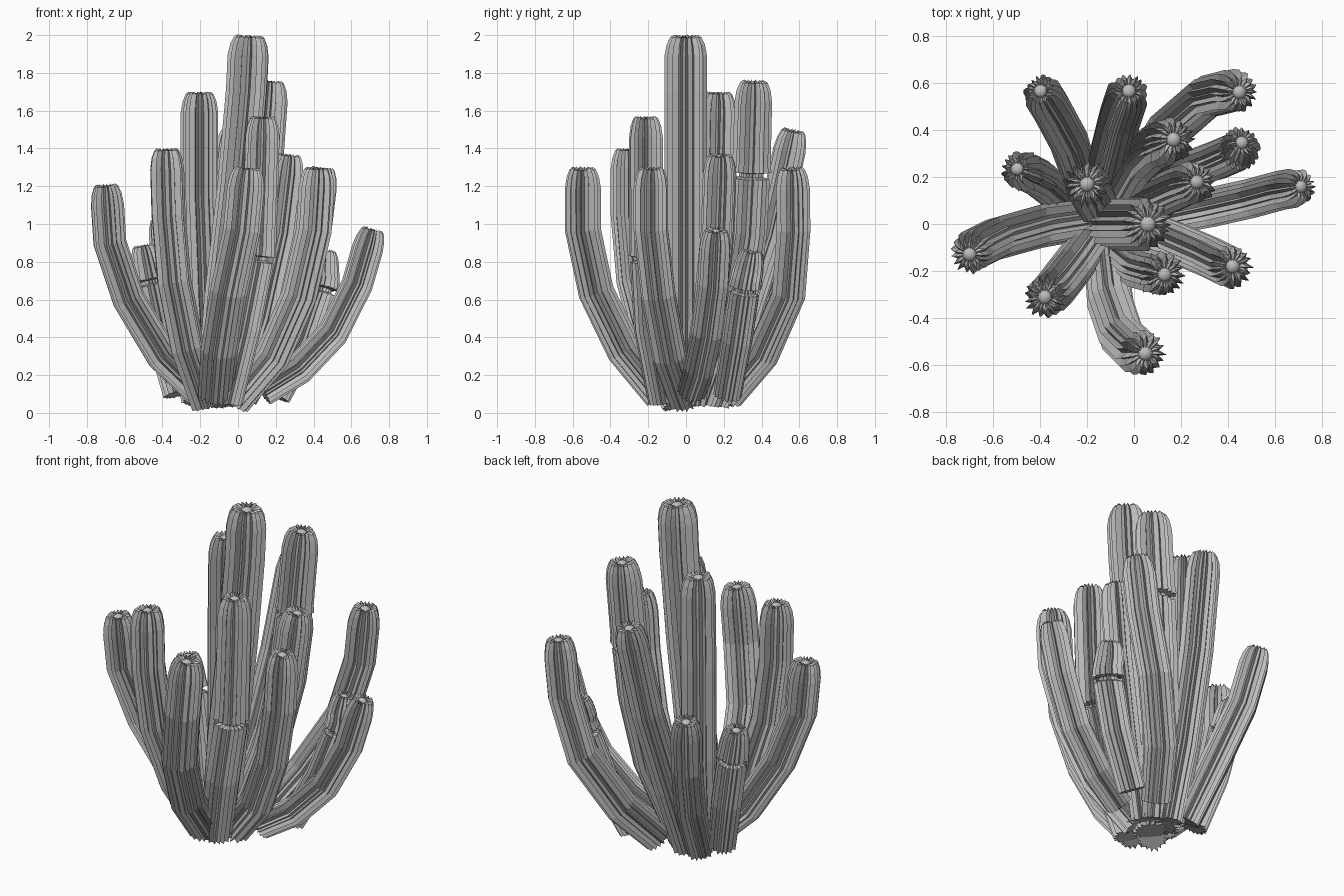
import bpy, bmesh, math, random
from mathutils import Vector

random.seed(4)
RIBS = 17

cube = bpy.data.objects.get("Cube")
if cube:
    bpy.data.objects.remove(cube, do_unlink=True)

grey = bpy.data.materials.new("stone grey")
grey.use_nodes = True
colour = (0.5, 0.5, 0.5, 1)
grey.diffuse_color = colour
grey.node_tree.nodes["Principled BSDF"].inputs["Base Color"].default_value = colour


def finish(bm, name, smooth=False):
    mesh = bpy.data.meshes.new(name)
    bmesh.ops.recalc_face_normals(bm, faces=bm.faces)
    for face in bm.faces:
        face.smooth = smooth
    bm.to_mesh(mesh)
    bm.free()
    mesh.materials.append(grey)
    bpy.context.collection.objects.link(bpy.data.objects.new(name, mesh))


def stem_rings(path, radius, joint):
    """Centre, direction, rib radius and groove radius of each ring, base to tip."""
    rings = []
    for i, point in enumerate(path[:-1]):
        ahead = (path[i + 1] - point).normalized()
        behind = (point - path[i - 1]).normalized() if i else ahead
        axis = (ahead + behind).normalized()
        if i == joint:
            # a pinched waist where new growth sits on the old stem
            for step, scale in ((-.02, 1), (-.01, .65), (.01, .65), (.015, 1.08), (.06, 1.02)):
                rings.append((point + axis * step, axis, radius * scale, radius * scale * .74))
        else:
            r = radius * (.92 if i == 0 else 1)
            rings.append((point, axis, r, r * .72))
    # shoulders narrowing to a crown of rib ends
    tip = path[-1]
    for drop, rib, groove in ((.11, 1, .72), (.05, .9, .64), (.012, .74, .5)):
        rings.append((tip - ahead * drop, ahead, radius * rib, radius * groove))
    rings.append((tip, ahead, radius * .6, radius * .36))
    return rings


def build_stem(name, radius, points, joint=None):
    path = [Vector(p) for p in points]
    # uneven rib angles and heights, kept along the whole stem
    spokes = []
    for k in range(RIBS):
        angle = math.tau * (k + random.uniform(-.18, .18)) / RIBS
        valley = math.tau * (k + .5 + random.uniform(-.2, .2)) / RIBS
        spokes += [(angle, True, random.uniform(.92, 1.06)),
                   (valley, False, random.uniform(.94, 1.08))]
    bm = bmesh.new()
    previous = None
    rings = stem_rings(path, radius, joint)
    for number, (centre, axis, rib, groove) in enumerate(rings):
        turn = Vector((0, 0, 1)).rotation_difference(axis)
        last = number == len(rings) - 1
        ring = []
        for angle, is_rib, size in spokes:
            r = (rib if is_rib else groove) * size
            sink = -.025 if last and not is_rib else 0
            local = Vector((math.cos(angle) * r, math.sin(angle) * r, sink))
            ring.append(bm.verts.new(centre + turn @ local))
        if previous:
            for k in range(len(ring)):
                n = (k + 1) % len(ring)
                bm.faces.new((previous[k], previous[n], ring[n], ring[k]))
        else:
            bm.faces.new(ring[::-1])
        previous = ring
    # sunken top between the rib ends
    hub = bm.verts.new(path[-1] - axis * .025)
    for k in range(len(previous)):
        bm.faces.new((previous[k], previous[(k + 1) % len(previous)], hub))
    finish(bm, name)

    # smooth growing point
    bm = bmesh.new()
    bmesh.ops.create_uvsphere(bm, u_segments=16, v_segments=10, radius=radius * .38)
    bmesh.ops.translate(bm, verts=bm.verts, vec=path[-1] - axis * (radius * .38 + .002))
    finish(bm, name + "_bud", True)


# stems: name, radius, centre line from base to tip, optional joint
build_stem("main_stem", .108, [(-.12, 0, .05), (-.07, 0, .6), (0, 0, 1.2), (.045, 0, 1.7), (.06, 0, 2)])
build_stem("back_inner_stem", .1, [(-.15, .06, .06), (-.18, .13, .6), (-.2, .16, 1.15), (-.2, .17, 1.7)])
build_stem("back_tall_stem", .096,
           [(-.06, .1, .06), (.04, .27, .55), (.1, .33, .95), (.13, .345, 1.26), (.17, .36, 1.76)], 3)
build_stem("front_inner_stem", .09,
           [(-.06, -.12, .06), (.03, -.19, .45), (.1, -.21, .82), (.12, -.215, 1.2), (.13, -.215, 1.57)], 2)
build_stem("front_right_stem", .092,
           [(-.17, -.05, .05), (-.27, -.19, .35), (-.34, -.28, .7), (-.37, -.31, 1.05), (-.38, -.31, 1.4)])
build_stem("left_inner_stem", .092,
           [(-.02, .04, .06), (.12, .12, .5), (.22, .165, .95), (.27, .18, 1.37)])
build_stem("front_stem", .095,
           [(-.12, -.14, .09), (-.1, -.33, .33), (-.05, -.48, .64), (.02, -.55, .97), (.05, -.55, 1.3)])
build_stem("left_front_stem", .092,
           [(-.02, 0, .06), (.18, -.08, .3), (.32, -.14, .62), (.4, -.18, .97), (.42, -.18, 1.3)])
build_stem("right_stem", .09,
           [(-.2, .02, .1), (-.4, -.01, .3), (-.58, -.06, .6), (-.68, -.11, .9), (-.7, -.13, 1.21)])
build_stem("left_stem", .08,
           [(.13, .03, .11), (.32, .07, .23), (.5, .11, .42), (.63, .145, .68), (.715, .16, .975)])
build_stem("back_left_stem", .092,
           [(.03, .22, .09), (.15, .4, .31), (.31, .54, .63), (.41, .565, .97), (.45, .56, 1.3)])
build_stem("back_stem", .09,
           [(-.12, .15, .05), (-.1, .29, .45), (-.06, .45, .95), (-.02, .57, 1.5)])
build_stem("back_right_stem", .085,
           [(-.22, .18, .07), (-.28, .36, .4), (-.35, .49, .7), (-.4, .57, 1.04)])
build_stem("small_right_stem", .082,
           [(-.32, .12, .1), (-.4, .19, .4), (-.46, .22, .69), (-.5, .235, .89)], 2)
build_stem("small_left_stem", .082,
           [(.2, .22, .09), (.35, .27, .38), (.44, .31, .65), (.46, .35, .86)], 2)
